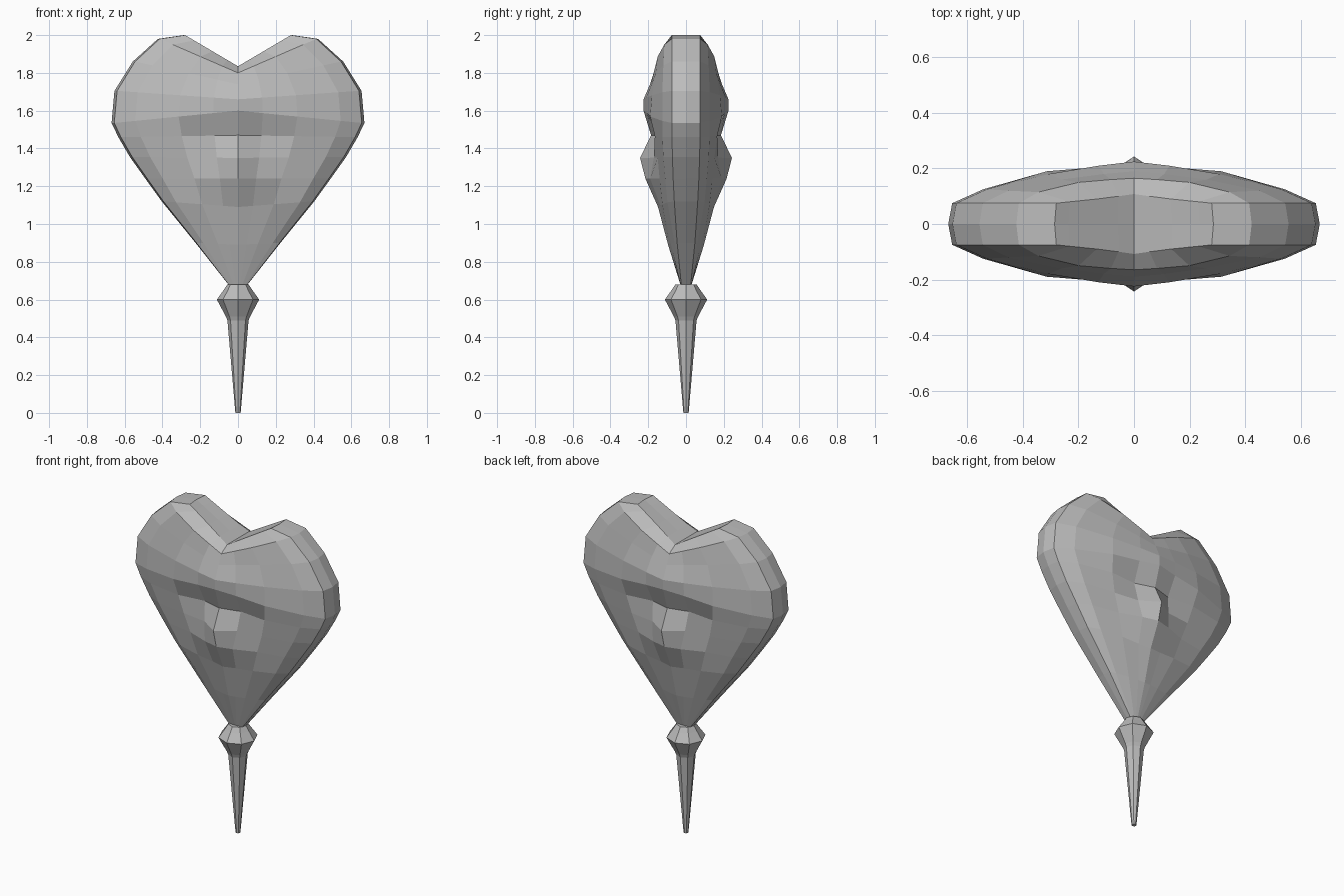
import bpy, bmesh, math

if "Cube" in bpy.data.objects:
    bpy.data.objects.remove(bpy.data.objects["Cube"])

grey = bpy.data.materials.new("plain_grey")
grey.diffuse_color = (0.5, 0.5, 0.5, 1)
grey.use_nodes = True
grey.node_tree.nodes["Principled BSDF"].inputs["Base Color"].default_value = grey.diffuse_color


def finish(bm, name):
    bmesh.ops.remove_doubles(bm, verts=bm.verts, dist=0.0005)
    bmesh.ops.recalc_face_normals(bm, faces=bm.faces)
    mesh = bpy.data.meshes.new(name)
    bm.to_mesh(mesh)
    bm.free()
    mesh.materials.append(grey)
    obj = bpy.data.objects.new(name, mesh)
    bpy.context.collection.objects.link(obj)
    return obj


# Heart rows: rim x, rim z, centre line z, then depths from rim to centre line
STEPS = (0, 0.17, 0.52, 0.8, 1)
ROWS = [
    (0.28, 2.00, 1.835, (0.075, 0.08, 0.09, 0.10, 0.108)),
    (0.415, 1.98, 1.80, (0.075, 0.115, 0.15, 0.16, 0.165)),
    (0.545, 1.86, 1.74, (0.075, 0.12, 0.16, 0.18, 0.19)),
    (0.64, 1.705, 1.66, (0.075, 0.125, 0.18, 0.21, 0.225)),
    (0.655, 1.535, 1.60, (0.075, 0.125, 0.19, 0.205, 0.225)),
    (0.62, 1.46, 1.47, (0.074, 0.125, 0.165, 0.15, 0.185)),
    (0.56, 1.355, 1.35, (0.072, 0.12, 0.15, 0.17, 0.243)),
    (0.48, 1.24, 1.24, (0.068, 0.11, 0.14, 0.19, 0.215)),
    (0.395, 1.12, 1.09, (0.062, 0.098, 0.125, 0.135, 0.148)),
    (0.22, 0.90, 0.89, (0.047, 0.06, 0.08, 0.09, 0.095)),
    (0.05, 0.68, 0.68, (0.025, 0.027, 0.03, 0.03, 0.03)),
]

bm = bmesh.new()
for sx in (-1, 1):
    for sy in (-1, 1):
        # Sculpted face
        grid = []
        for x, z, zc, depths in ROWS:
            grid.append([bm.verts.new((sx * x * (1 - t), sy * d, z + (zc - z) * t))
                         for t, d in zip(STEPS, depths)])
        for a, b in zip(grid, grid[1:]):
            for i in range(len(STEPS) - 1):
                bm.faces.new((a[i], a[i + 1], b[i + 1], b[i]))
        # Edge band from the face border to the mid plane
        border = grid[0][::-1] + [row[0] for row in grid[1:]] + grid[-1][1:]
        mid = [bm.verts.new((v.co.x * 1.022, 0, v.co.z)) for v in border]
        for i in range(len(border) - 1):
            bm.faces.new((border[i], border[i + 1], mid[i + 1], mid[i]))
finish(bm, "heart_head")

# Tapered eight-sided handle with a flared collar
PROFILE = [(0.014, 0), (0.056, 0.49), (0.064, 0.51), (0.112, 0.60), (0.076, 0.65), (0.056, 0.68)]
SIDES = 8
bm = bmesh.new()
rings = [[bm.verts.new((r * math.cos(k * math.tau / SIDES), r * math.sin(k * math.tau / SIDES), z))
          for k in range(SIDES)] for r, z in PROFILE]
for a, b in zip(rings, rings[1:]):
    for k in range(SIDES):
        n = (k + 1) % SIDES
        bm.faces.new((a[k], a[n], b[n], b[k]))
bm.faces.new(rings[0])
bm.faces.new(rings[-1])
finish(bm, "handle")
